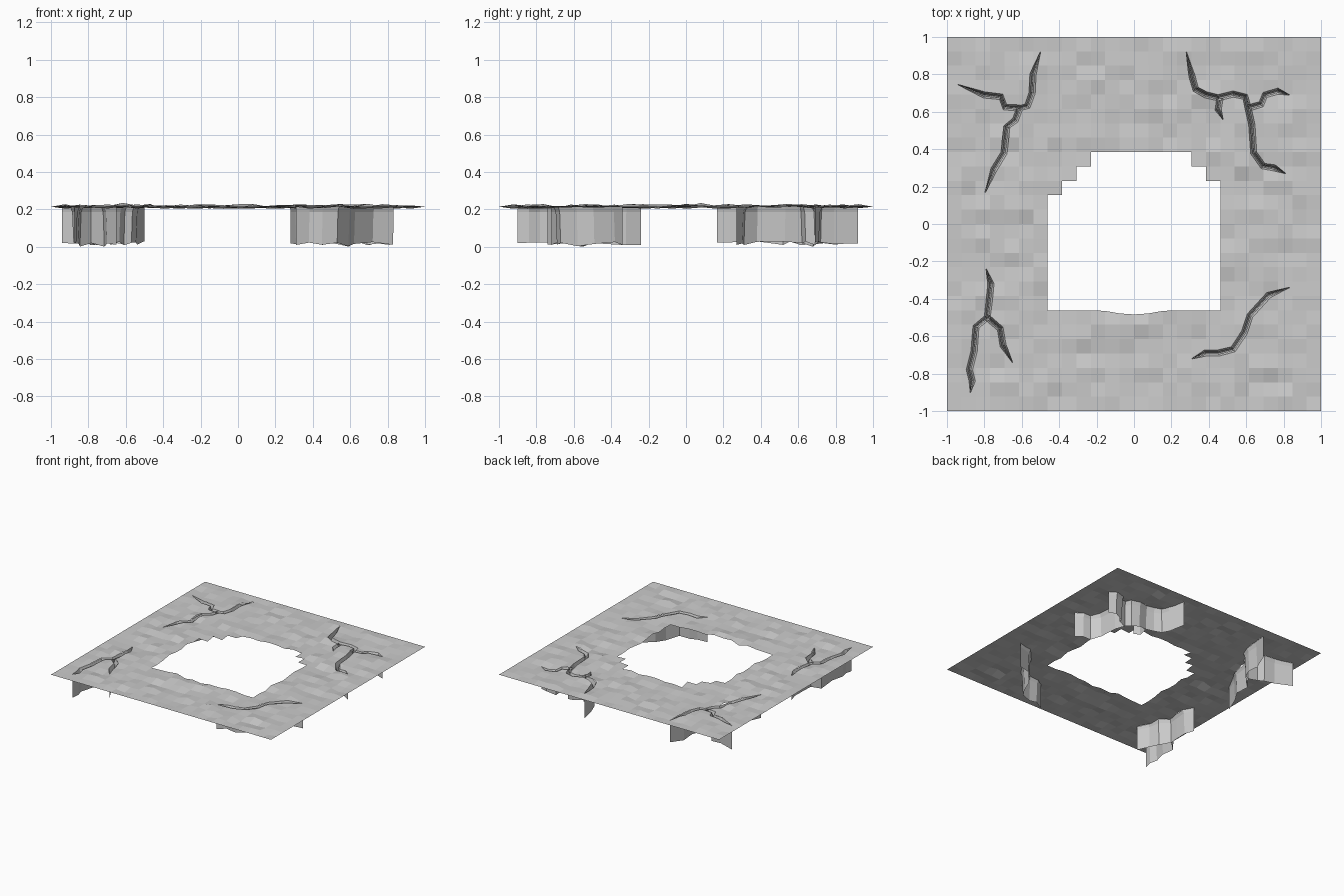
import bpy, random, math
from mathutils import Vector
from mathutils.geometry import delaunay_2d_cdt

if "Cube" in bpy.data.objects:
    bpy.data.objects.remove(bpy.data.objects["Cube"])

random.seed(4)
N = 26                    # cells per side
C = 2 / N                 # cell size
TOP = 0.214               # mean ground height


def make(name, verts, faces):
    me = bpy.data.meshes.new(name)
    me.from_pydata(verts, [], faces)
    me.update()
    ob = bpy.data.objects.new(name, me)
    bpy.context.collection.objects.link(ob)
    return ob


# Uneven ground heights, flat along the outer border
H = [[TOP if i in (0, N) or j in (0, N) else
      TOP + max(-0.011, min(0.02, random.gauss(0, 0.006)))
      for j in range(N + 1)] for i in range(N + 1)]


def height(x, y):
    u, v = (x + 1) / C, (y + 1) / C
    i, j = max(0, min(N - 1, int(u))), max(0, min(N - 1, int(v)))
    u, v = u - i, v - j
    return ((H[i][j] * (1 - u) + H[i + 1][j] * u) * (1 - v)
            + (H[i][j + 1] * (1 - u) + H[i + 1][j + 1] * u) * v)


# Hole extents (left cell, right cell) for each row above the centre
STEPS = {2: (-5, 6), 3: (-4, 5), 4: (-3, 4)}


def in_hole(i, j):
    i, j = i - N // 2, j - N // 2
    left, right = STEPS.get(j, (-6, 6))
    return -6 <= j < 5 and left <= i < right


# Crack centre lines seen from above; ends flagged as pointed tips or joints
CRACKS = {
    "crack_back_left": [
        ([(-.50, .92), (-.54, .80), (-.545, .70), (-.57, .63), (-.61, .62),
          (-.635, .555), (-.68, .52), (-.695, .38), (-.75, .29), (-.797, .166)], 1, 1),
        ([(-.94, .745), (-.80, .69), (-.71, .68), (-.69, .625), (-.61, .62)], 1, 0)],
    "crack_back_right": [
        ([(.28, .92), (.31, .79), (.33, .72), (.385, .69), (.45, .675), (.53, .695),
          (.595, .68), (.61, .62), (.63, .53), (.64, .38), (.69, .31), (.75, .30),
          (.81, .27)], 1, 1),
        ([(.61, .62), (.68, .64), (.70, .69), (.77, .71), (.83, .69)], 0, 1),
        ([(.46, .675), (.45, .61), (.475, .56)], 0, 1)],
    "crack_front_left": [
        ([(-.79, -.24), (-.765, -.32), (-.775, -.42), (-.785, -.50), (-.845, -.55),
          (-.855, -.68), (-.88, -.78), (-.865, -.84), (-.875, -.90)], 1, 1),
        ([(-.785, -.50), (-.715, -.56), (-.70, -.65), (-.65, -.74)], 0, 1)],
    "crack_front_right": [
        ([(.83, -.34), (.72, -.38), (.62, -.49), (.59, -.58), (.53, -.67),
          (.45, -.69), (.38, -.69), (.31, -.72)], 1, 1)],
}


def normals(pts):
    out = []
    for k in range(len(pts)):
        d = (pts[min(k + 1, len(pts) - 1)] - pts[max(k - 1, 0)]).normalized()
        out.append(Vector((-d.y, d.x)))
    return out


# Ground grid, with the front rim of the hole bulging forward
pts2d, polys = [], []
for i in range(N + 1):
    for j in range(N + 1):
        x, y = -1 + i * C, -1 + j * C
        if j == N // 2 - 6 and abs(x) < 0.17:
            y -= 0.022 * math.cos(x / 0.17 * math.pi / 2)
        pts2d.append(Vector((x, y)))
for i in range(N):
    for j in range(N):
        if not in_hole(i, j):
            a = i * (N + 1) + j
            polys.append([a, a + N + 1, a + N + 2, a + 1])
cells = len(polys)

# Crack walls: sloped lips, then a deep narrow cleft; outlines saved for cutting
for name, lines in CRACKS.items():
    verts, faces = [], []
    for line, tip0, tip1 in lines:
        p = [Vector(q) for q in line]
        n, last = normals(p), len(p) - 1
        w = [0.017] * len(p)
        if tip0:
            w[0] = 0.001
        if tip1:
            w[last] = 0.001
        base = len(verts)
        for k, q in enumerate(p):
            floor = random.uniform(0.008, 0.03)
            if k == last // 2:
                floor = random.uniform(0.0, 0.01)
            for off, z in ((1, None), (.4, .185), (0, floor), (-.4, .185), (-1, None)):
                r = q + n[k] * w[k] * off
                verts.append((r.x, r.y, height(r.x, r.y) if z is None else z))
        for k in range(last):
            for s in range(4):
                a = base + 5 * k + s
                faces.append((a, a + 1, a + 6, a + 5))
        start = len(pts2d)
        pts2d += [p[k] - n[k] * w[k] for k in range(last + 1)]
        pts2d += [p[k] + n[k] * w[k] for k in range(last, -1, -1)]
        polys.append(list(range(start, len(pts2d))))
    make(name, verts, faces)

# Ground sheet with the crack openings cut out
v, e, f, ov, oe, of = delaunay_2d_cdt(pts2d, [], polys, 4, 1e-5)
keep = [face for face, src in zip(f, of)
        if any(s < cells for s in src) and not any(s >= cells for s in src)]
used = sorted({k for face in keep for k in face})
remap = {k: n for n, k in enumerate(used)}
make("ground_surface", [(v[k].x, v[k].y, height(v[k].x, v[k].y)) for k in used],
     [[remap[k] for k in face] for face in keep])
